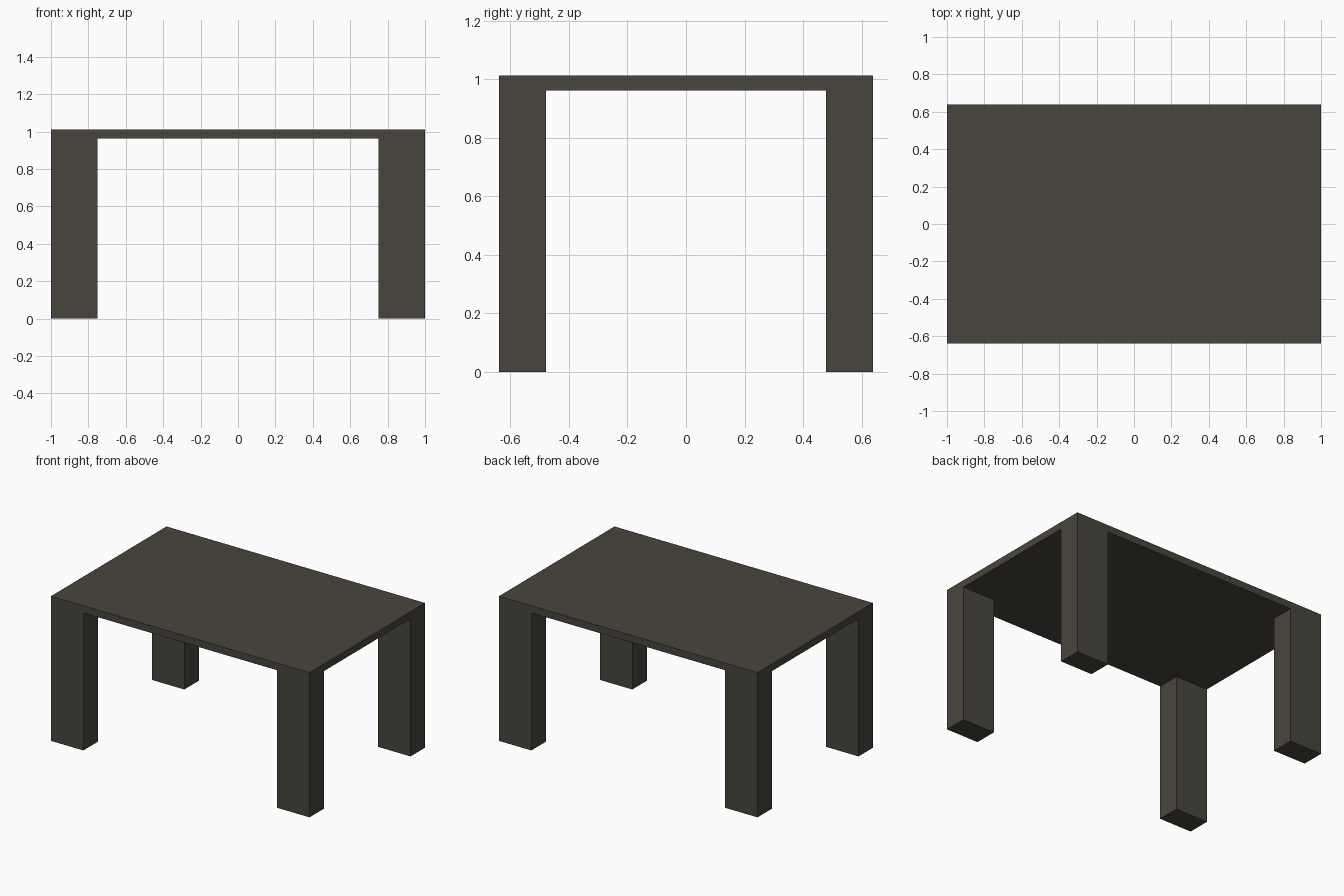
import bpy

if "Cube" in bpy.data.objects:
    bpy.data.objects.remove(bpy.data.objects["Cube"])

WIDTH, DEPTH, HEIGHT = 2.0, 1.276, 1.012
TOP_THICK = 0.05
LEG_X, LEG_Y = 0.25, 0.16

wood = bpy.data.materials.new("dark_wood")
wood.diffuse_color = (0.065, 0.06, 0.045, 1)
wood.use_nodes = True
wood.node_tree.nodes["Principled BSDF"].inputs["Base Color"].default_value = wood.diffuse_color


def box(name, center, size):
    bpy.ops.mesh.primitive_cube_add(size=1, location=center)
    ob = bpy.context.object
    ob.name = name
    ob.scale = size
    bpy.ops.object.transform_apply(location=False, rotation=False, scale=True)
    ob.data.materials.append(wood)
    return ob


# Table top slab
box("table_top", (0, 0, HEIGHT - TOP_THICK / 2), (WIDTH, DEPTH, TOP_THICK))

# Four corner legs, flush with the edges of the top
leg_h = HEIGHT - TOP_THICK
for side, sx in (("left", -1), ("right", 1)):
    for end, sy in (("front", -1), ("back", 1)):
        box(f"{end}_{side}_leg",
            (sx * (WIDTH - LEG_X) / 2, sy * (DEPTH - LEG_Y) / 2, leg_h / 2),
            (LEG_X, LEG_Y, leg_h))
